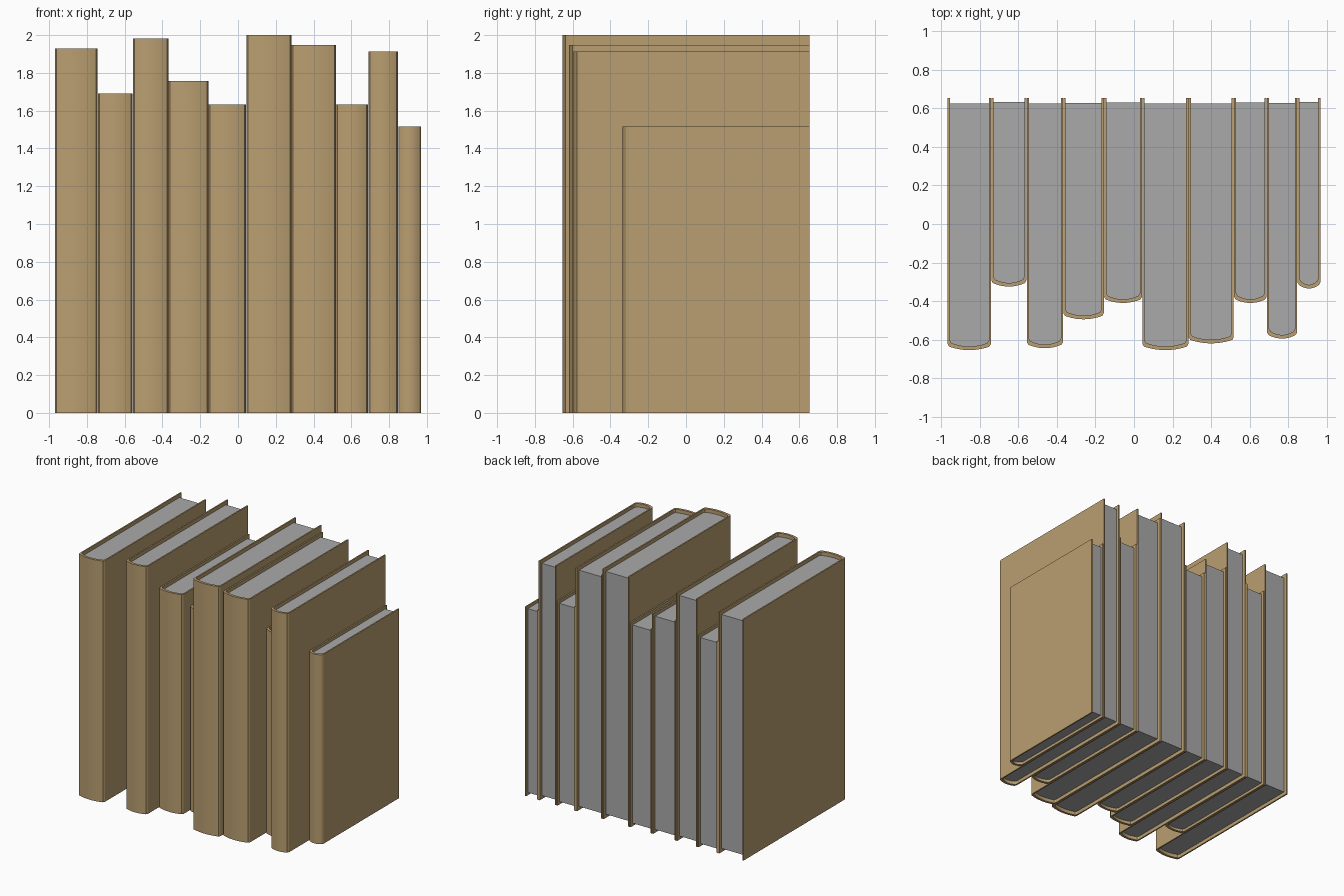
import bpy
import bmesh

cube = bpy.data.objects.get("Cube")
if cube:
    bpy.data.objects.remove(cube, do_unlink=True)


def make_material(name, color):
    mat = bpy.data.materials.new(name)
    mat.use_nodes = True
    mat.diffuse_color = color
    mat.node_tree.nodes["Principled BSDF"].inputs["Base Color"].default_value = color
    return mat


tan = make_material("tan_cover", (0.49, 0.345, 0.165, 1))
grey = make_material("grey_paper", (0.40, 0.40, 0.40, 1))

BACK = 0.655     # shared rear edge of the covers
BOARD = 0.011    # cover board thickness
SPINE = 0.019    # spine thickness
STEPS = 10       # segments across a rounded spine


def spine_profile(left, right, front):
    """Plan outline of the rounded spine, from left hinge to right hinge."""
    mid, half = (left + right) / 2, (right - left) / 2
    inner = half - 0.008
    pts = [(left, front + 0.032)]
    for i in range(STEPS + 1):
        t = 2 * i / STEPS - 1
        pts.append((mid + inner * t, front + 0.018 * t * t))
    pts.append((right, front + 0.032))
    return pts


def extrude_plan(name, outline, bottom, top, mat):
    """Raise a closed plan outline into a solid."""
    bm = bmesh.new()
    base = bm.faces.new([bm.verts.new((x, y, bottom)) for x, y in outline])
    raised = bmesh.ops.extrude_face_region(bm, geom=[base])["geom"]
    verts = [v for v in raised if isinstance(v, bmesh.types.BMVert)]
    bmesh.ops.translate(bm, verts=verts, vec=(0, 0, top - bottom))
    bmesh.ops.recalc_face_normals(bm, faces=bm.faces)
    mesh = bpy.data.meshes.new(name)
    bm.to_mesh(mesh)
    bm.free()
    mesh.materials.append(mat)
    obj = bpy.data.objects.new(name, mesh)
    bpy.context.collection.objects.link(obj)
    obj.select_set(True)
    bpy.context.view_layer.objects.active = obj


def make_book(number, left, right, height, front):
    # wrap-around cover, open at the rear
    outer = spine_profile(left, right, front)
    inner = spine_profile(left + BOARD, right - BOARD, front + SPINE)
    cover = ([(left, BACK)] + outer + [(right, BACK), (right - BOARD, BACK)]
             + inner[::-1] + [(left + BOARD, BACK)])
    extrude_plan(f"book_cover_{number}", cover, 0, height, tan)

    # paper block, set in from the cover edges and tucked into the boards
    inset = 0.022 * (BACK - front)
    tuck = 0.002
    paper = spine_profile(left + BOARD - tuck, right - BOARD + tuck, front + SPINE - tuck)
    paper += [(right - BOARD + tuck, BACK - inset), (left + BOARD - tuck, BACK - inset)]
    extrude_plan(f"book_pages_{number}", paper, inset, height - inset, grey)


# right edge, height and spine position of each book along the row
books = [
    (-0.742, 1.93, -0.655), (-0.558, 1.692, -0.325), (-0.368, 1.982, -0.645),
    (-0.156, 1.757, -0.495), (0.043, 1.633, -0.41), (0.283, 2.0, -0.655),
    (0.519, 1.947, -0.62), (0.690, 1.633, -0.41), (0.848, 1.913, -0.595),
    (0.969, 1.515, -0.335),
]

bpy.ops.object.select_all(action="DESELECT")
edge = -0.969
for number, (right, height, front) in enumerate(books, 1):
    make_book(number, edge + 0.001, right - 0.001, height, front)
    edge = right

bpy.ops.object.shade_smooth_by_angle(angle=0.4)
